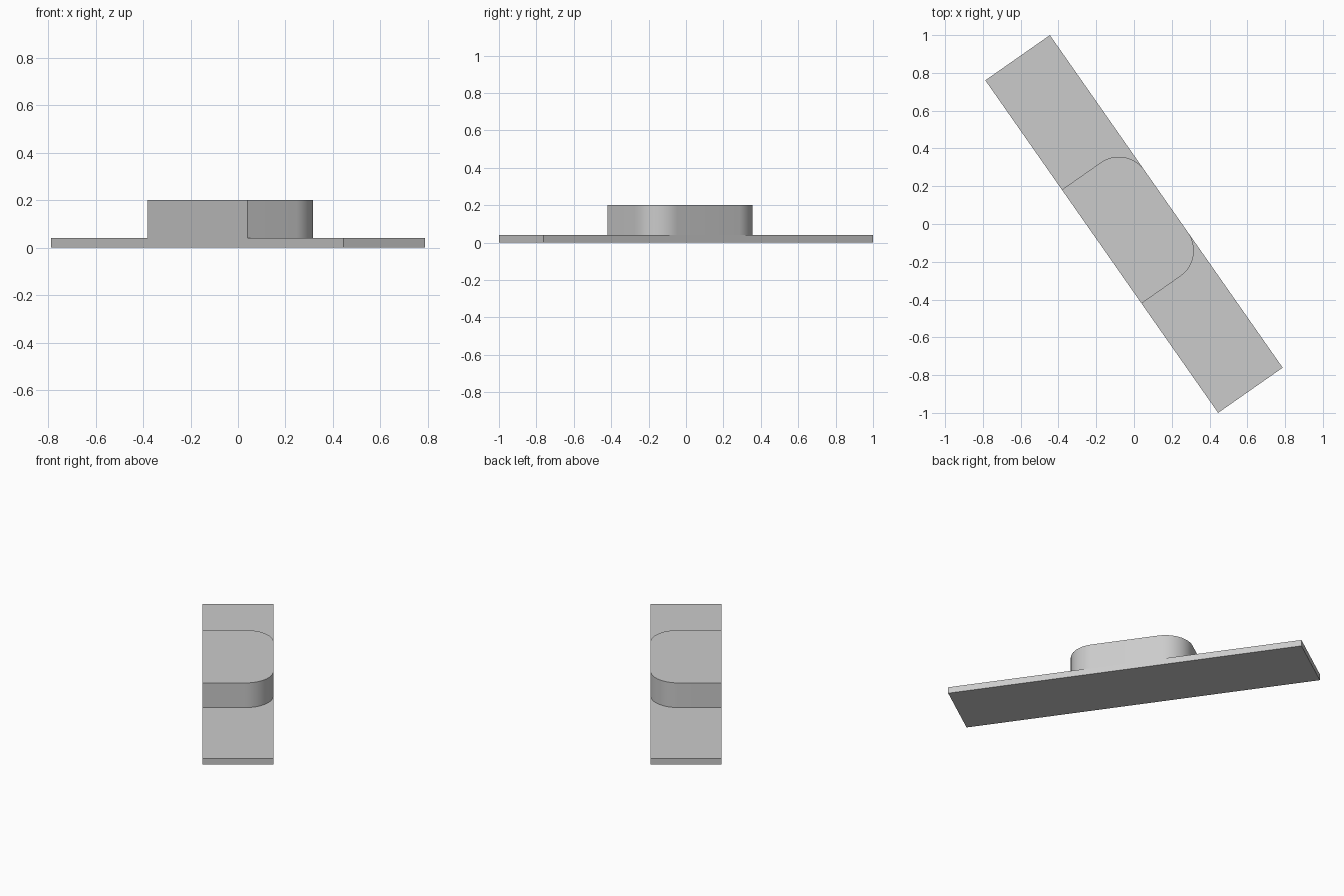
import bpy, bmesh, math

cube = bpy.data.objects.get("Cube")
if cube:
    bpy.data.objects.remove(cube, do_unlink=True)

ANGLE = math.radians(-55)
LENGTH, WIDTH = 2.149, 0.417
BLOCK_LENGTH, RADIUS = 0.735, 0.165
PLATE_TOP, BLOCK_TOP = 0.04, 0.2

grey = bpy.data.materials.new("light_grey")
grey.use_nodes = True
colour = (0.6, 0.6, 0.6, 1)
grey.diffuse_color = colour
grey.node_tree.nodes["Principled BSDF"].inputs["Base Color"].default_value = colour


def extrude_outline(name, outline, bottom, top):
    """Extrude a flat outline upwards and turn it to the shared diagonal."""
    bm = bmesh.new()
    base = bm.faces.new([bm.verts.new((x, y, bottom)) for x, y in outline])
    result = bmesh.ops.extrude_face_region(bm, geom=[base], use_keep_orig=True)
    raised = [v for v in result["geom"] if isinstance(v, bmesh.types.BMVert)]
    bmesh.ops.translate(bm, verts=raised, vec=(0, 0, top - bottom))
    bmesh.ops.recalc_face_normals(bm, faces=bm.faces)
    mesh = bpy.data.meshes.new(name)
    bm.to_mesh(mesh)
    bm.free()
    mesh.materials.append(grey)
    obj = bpy.data.objects.new(name, mesh)
    bpy.context.collection.objects.link(obj)
    obj.rotation_euler.z = ANGLE
    bpy.ops.object.select_all(action="DESELECT")
    obj.select_set(True)
    bpy.context.view_layer.objects.active = obj
    bpy.ops.object.shade_smooth_by_angle(angle=math.radians(30))
    return obj


# Long flat plate
hl, hw = LENGTH / 2, WIDTH / 2
extrude_outline("base_plate", [(-hl, -hw), (hl, -hw), (hl, hw), (-hl, hw)], 0, PLATE_TOP)

# Raised block: two square corners on one side, two rounded on the other
hb = BLOCK_LENGTH / 2
outline = [(-hb, -hw), (hb, -hw)]
STEPS = 16
for side, start in ((1, 0), (-1, math.pi / 2)):
    for i in range(STEPS + 1):
        a = start + math.pi / 2 * i / STEPS
        outline.append((side * (hb - RADIUS) + RADIUS * math.cos(a),
                        hw - RADIUS + RADIUS * math.sin(a)))
extrude_outline("raised_block", outline, PLATE_TOP, BLOCK_TOP)
